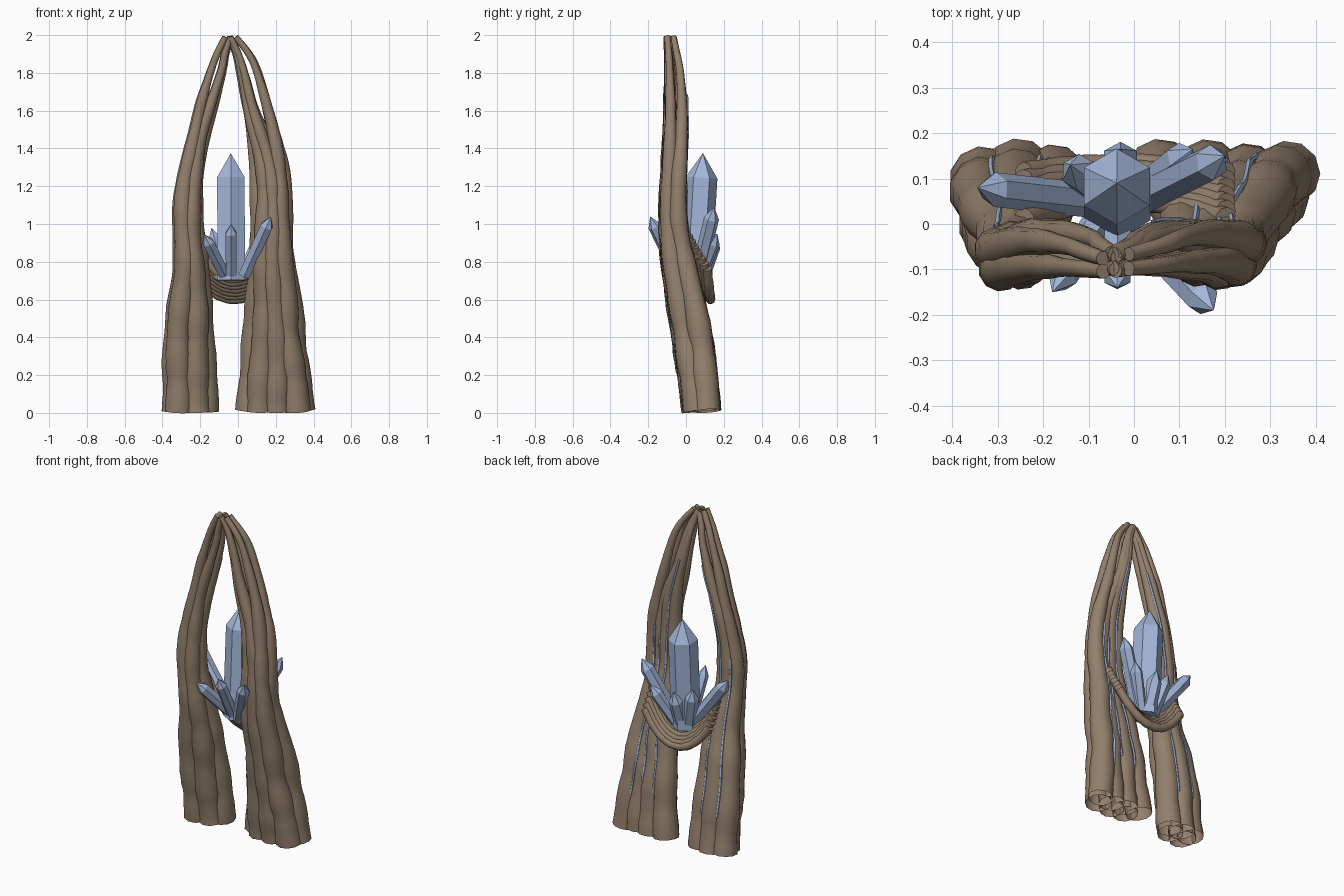
import bpy, bmesh, math, random
from mathutils import Vector

if "Cube" in bpy.data.objects:
    bpy.data.objects.remove(bpy.data.objects["Cube"])

random.seed(4)


def material(name, rgb):
    m = bpy.data.materials.new(name)
    m.diffuse_color = (*rgb, 1)
    m.use_nodes = True
    m.node_tree.nodes["Principled BSDF"].inputs["Base Color"].default_value = m.diffuse_color
    return m


BARK = material("bark brown", (0.295, 0.218, 0.152))
BLUE = material("crystal blue", (0.37, 0.475, 0.70))


def finish(bm, name, mat, smooth):
    me = bpy.data.meshes.new(name)
    bm.to_mesh(me)
    bm.free()
    me.materials.append(mat)
    ob = bpy.data.objects.new(name, me)
    bpy.context.collection.objects.link(ob)
    if smooth:
        bpy.context.view_layer.objects.active = ob
        ob.select_set(True)
        bpy.ops.object.shade_smooth_by_angle(angle=math.radians(50))
        ob.select_set(False)
    return ob


def spline(rows, steps):
    """Catmull-Rom through rows of numbers."""
    p = [rows[0]] + list(rows) + [rows[-1]]
    out = []
    for i in range(1, len(p) - 2):
        for s in range(steps):
            t = s / steps
            out.append([0.5 * (2 * b + (c - a) * t + (2 * a - 5 * b + 4 * c - d) * t * t
                               + (3 * b - a - 3 * c + d) * t ** 3)
                        for a, b, c, d in zip(*p[i - 1:i + 3])])
    out.append(list(rows[-1]))
    return out


def sweep(bm, pts, radii, sides, cap_start=False, cap_end=False):
    """Tube along pts with a radius at each point."""
    rings, side = [], Vector((1, 0, 0))
    if abs((pts[-1] - pts[0]).normalized().x) > 0.7:
        side = Vector((0, 0, 1))
    for i, (p, r) in enumerate(zip(pts, radii)):
        d = (pts[min(i + 1, len(pts) - 1)] - pts[max(i - 1, 0)]).normalized()
        side = (side - d * side.dot(d)).normalized()
        up = d.cross(side)
        rings.append([bm.verts.new(p + (side * math.cos(a) + up * math.sin(a)) * r)
                      for a in (2 * math.pi * k / sides for k in range(sides))])
    for a, b in zip(rings, rings[1:]):
        for k in range(sides):
            n = (k + 1) % sides
            bm.faces.new((a[k], a[n], b[n], b[k]))
    if cap_start:
        bm.faces.new(rings[0][::-1])
    if cap_end:
        bm.faces.new(rings[-1])


# Trunk outline: z, left outer, left inner, right inner, right outer, front y, back y, root radius
OUTLINE = spline([
    (0.01, -.41, -.108, -.017, .412, -.022, .185, .073),
    (0.20, -.403, -.11, .00, .39, -.05, .168, .070),
    (0.40, -.393, -.12, .02, .357, -.08, .142, .065),
    (0.60, -.376, -.135, .04, .336, -.11, .10, .061),
    (0.80, -.35, -.16, .053, .304, -.137, .05, .056),
    (1.00, -.347, -.178, .06, .293, -.147, .01, .050),
    (1.20, -.335, -.18, .065, .283, -.143, .005, .045),
    (1.40, -.292, -.165, .05, .247, -.13, .01, .037),
    (1.60, -.237, -.112, .022, .192, -.122, .008, .029),
    (1.80, -.169, -.06, -.01, .127, -.117, -.01, .021),
    (1.90, -.13, -.045, -.03, .077, -.117, -.03, .018),
    (1.99, -.085, -.02, -.065, .005, -.12, -.05, .016)], 5)


def root_path(lo, hi, u, v, utop):
    """Centre line and radii of one root at place (u, v) in the trunk section."""
    ph = random.uniform(0, 6.3)
    pts, rad = [], []
    for row in OUTLINE:
        z, r = row[0], row[7]
        k = min(1, max(0, (z - 1.3) / .4))
        uu = u + (utop - u) * k * k * (3 - 2 * k)
        x0, x1, y0, y1 = row[lo] + r, row[hi] - r, row[5] + r, row[6] - r
        w = 0.005 * math.sin(9 * z + ph) * min(1, (2 - z) * 2)
        pts.append(Vector((x0 + (x1 - x0) * uu + w, y0 + (y1 - y0) * v, z)))
        rad.append(r * (1 + 0.045 * math.sin(23 * z + ph) + random.uniform(-.025, .025)))
    return pts, rad


# Two trunks of bundled roots, with crystal veins in the creases at the back
def trunk(side, lo, hi, places, creases):
    roots = [root_path(lo, hi, *p) for p in places]
    bm = bmesh.new()
    for pts, rad in roots:
        sweep(bm, pts, rad, 11, cap_end=True)
    finish(bm, side + "_root_trunk", BARK, True)
    bm = bmesh.new()
    for a, b, first, last in creases:
        line = []
        for i in range(first, last):
            p, q, r = roots[a][0][i], roots[b][0][i], roots[a][1][i]
            gap = q - p
            out = Vector((-gap.y, gap.x, 0)).normalized()
            line.append((p + q) / 2 + out * (math.sqrt(max(0, r * r - gap.length_squared / 4)) + .002))
        sweep(bm, line, [.007] * len(line), 5)
    finish(bm, side + "_crystal_veins", BLUE, False)


# places: across, depth, across near the top; creases run between neighbours in +x order
trunk("left", 1, 2, [(0, .75, 0), (.5, 1, .82), (1, .8, 1), (.12, 0, .04), (.75, .1, .85)],
      [(0, 1, 6, 30), (1, 2, 6, 43)])
trunk("right", 3, 4, [(0, 1, 0), (.36, 1, .15), (.7, .9, .22), (1, 1, 1),
                      (.22, .2, .05), (.55, .05, .2), (.88, .15, .97)],
      [(0, 1, 7, 43), (1, 2, 8, 30), (2, 3, 6, 32)])

# Sling: hanging roots stacked upward and forward between the trunks
bm = bmesh.new()
for i in range(7):
    t = i / 6
    pts = []
    for k in range(25):
        s = k / 12 - 1
        lift = abs(s) ** 2.1
        pts.append(Vector((-.02 + .222 * s,
                           .13 - .08 * t - lift * (.018 + .02 * t),
                           .60 + .108 * t + lift * (.165 + .065 * t))))
    sweep(bm, pts, [.0245 * (1 + .05 * math.sin(k * 1.9 + i)) for k in range(25)], 9, True, True)
finish(bm, "root_sling", BARK, True)


# Six-sided crystals: base, tip, radius, tip length
def crystal(name, base, tip, r, point):
    base, tip = Vector(base), Vector(tip)
    d = (tip - base).normalized()
    side = (Vector((0, 1, 0)) - d * d.y).normalized()
    up = d.cross(side)
    bm = bmesh.new()
    rings = []
    for c in (base, tip - d * point):
        rings.append([bm.verts.new(c + (side * math.cos(k * math.pi / 3)
                                        + up * math.sin(k * math.pi / 3)) * r) for k in range(6)])
    top = bm.verts.new(tip)
    for k in range(6):
        n = (k + 1) % 6
        bm.faces.new((rings[0][k], rings[0][n], rings[1][n], rings[1][k]))
        bm.faces.new((rings[1][k], rings[1][n], top))
    bm.faces.new(rings[0][::-1])
    finish(bm, name, BLUE, False)


crystal("main_crystal", (-.036, .05, .70), (-.038, .09, 1.375), .084, .13)
for i, (base, tip, r) in enumerate([
        ((.035, -.04, .73), (.175, -.19, 1.04), .036),
        ((-.07, .02, .73), (-.18, -.15, .945), .034),
        ((-.036, .0, .73), (-.037, -.14, 1.0), .033),
        ((-.08, .05, .72), (-.345, .08, 1.07), .038),
        ((.02, .06, .72), (.20, .15, 1.09), .040),
        ((.01, .07, .71), (.13, .165, .95), .036),
        ((-.03, .08, .71), (-.03, .165, .95), .042),
        ((-.07, .07, .72), (-.14, .13, .98), .040)]):
    crystal("small_crystal_%d" % (i + 1), base, tip, r, r * 1.7)
